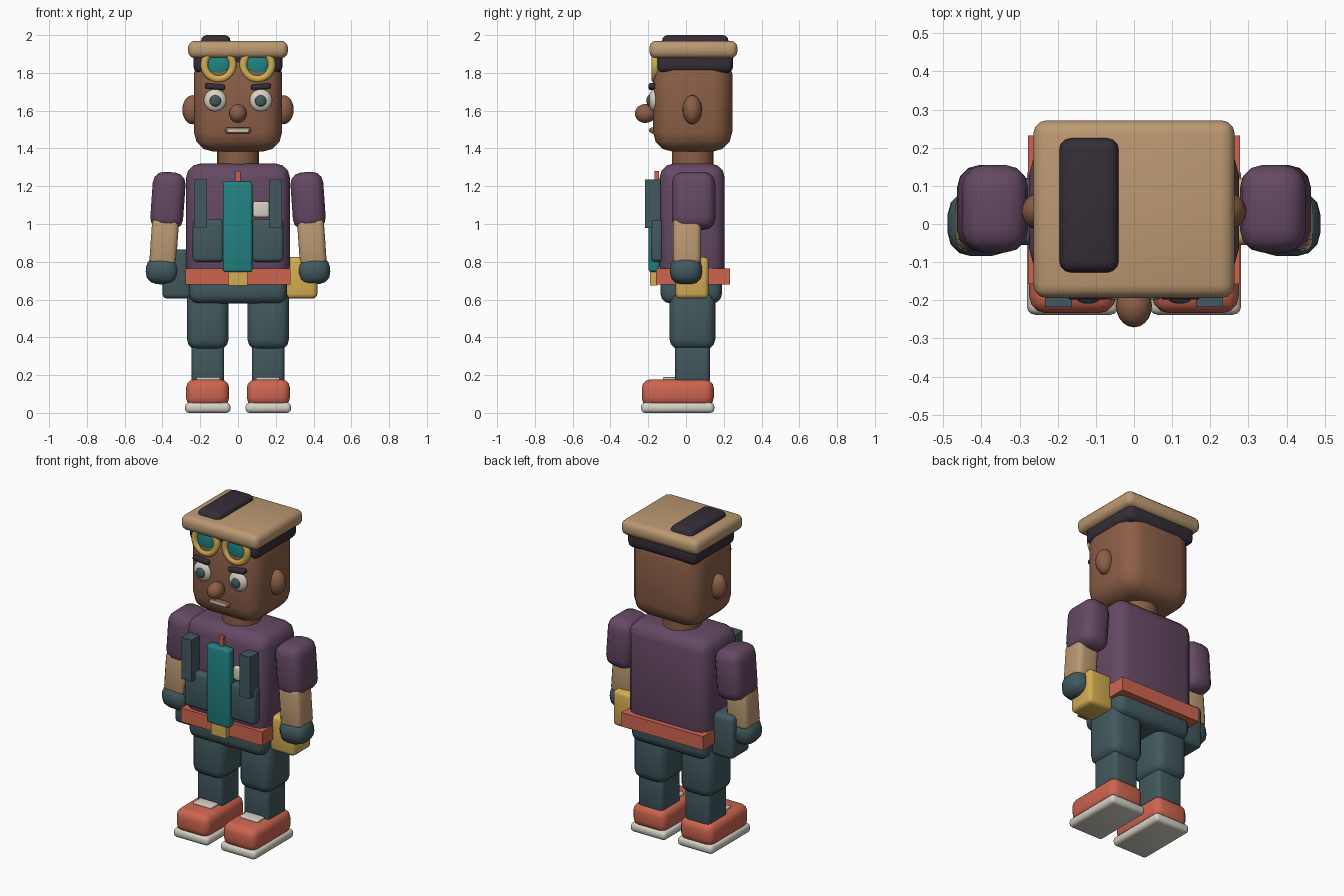
import bpy
import bmesh
import math
from mathutils import Matrix, Vector

old = bpy.data.objects.get("Cube")
if old:
    bpy.data.objects.remove(old, do_unlink=True)


def linear(c):
    c /= 255
    return c / 12.92 if c <= 0.04045 else ((c + 0.055) / 1.055) ** 2.4


def material(name, *rgb):
    mat = bpy.data.materials.new(name)
    mat.use_nodes = True
    color = [linear(c) for c in rgb] + [1.0]
    mat.diffuse_color = color
    mat.node_tree.nodes["Principled BSDF"].inputs["Base Color"].default_value = color
    return mat


skin = material("brown skin", 140, 95, 71)
purple = material("purple shirt", 101, 73, 100)
slate = material("slate cloth", 66, 89, 94)
teal = material("bright teal", 34, 131, 131)
coral = material("coral orange", 206, 101, 80)
gold = material("golden yellow", 212, 174, 84)
white = material("off white", 214, 209, 197)
dark = material("dark plum", 53, 45, 55)
tan = material("tan cloth", 188, 153, 114)


def finish(obj, name, mat, angle=50):
    obj.name = obj.data.name = name
    obj.data.materials.append(mat)
    bpy.ops.object.select_all(action="DESELECT")
    obj.select_set(True)
    bpy.context.view_layer.objects.active = obj
    bpy.ops.object.shade_smooth_by_angle(angle=math.radians(angle))
    return obj


def from_bmesh(bm, name, mat, loc, tilt=0.0):
    mesh = bpy.data.meshes.new(name)
    bm.to_mesh(mesh)
    bm.free()
    obj = bpy.data.objects.new(name, mesh)
    bpy.context.collection.objects.link(obj)
    obj.location = loc
    obj.rotation_euler.y = tilt
    return finish(obj, name, mat)


def box(name, mat, xs, ys, zs, bevel=0.0, tilt=0.0):
    """Box between pairs of limits, with rounded edges and a lean about y."""
    limits = (xs, ys, zs)
    size = [abs(b - a) for a, b in limits]
    loc = Vector([(a + b) / 2 for a, b in limits])
    bm = bmesh.new()
    bmesh.ops.create_cube(bm, size=1, matrix=Matrix.Diagonal((*size, 1)))
    if bevel:
        bmesh.ops.bevel(bm, geom=bm.edges[:], offset=bevel, segments=3,
                        profile=0.5, affect="EDGES", clamp_overlap=True)
    return from_bmesh(bm, name, mat, loc, tilt)


def ball(name, mat, loc, radii):
    bm = bmesh.new()
    bmesh.ops.create_uvsphere(bm, u_segments=20, v_segments=12, radius=1,
                              matrix=Matrix.Diagonal((*radii, 1)))
    return from_bmesh(bm, name, mat, loc)


def across(half):
    return (-half, half)


# Torso, hips and neck
box("torso", purple, across(0.275), (-0.14, 0.205), (0.7, 1.32), 0.075)
box("hips", slate, across(0.26), (-0.135, 0.19), (0.58, 0.74), 0.05)
box("belt", coral, across(0.278), (-0.158, 0.232), (0.68, 0.765))
box("belt_buckle", gold, across(0.05), (-0.19, -0.15), (0.675, 0.76))
bpy.ops.mesh.primitive_cylinder_add(vertices=20, radius=0.11, depth=0.18,
                                    location=(0, 0.035, 1.36))
finish(bpy.context.object, "neck", skin)

# Chest gear
box("chest_panel", teal, (-0.08, 0.076), (-0.198, -0.14), (0.745, 1.225), 0.015)
box("chest_antenna", coral, across(0.013), (-0.166, -0.143), (1.1, 1.28))
box("chest_badge", white, (0.08, 0.165), (-0.165, -0.13), (1.035, 1.12), 0.012)

# Belt pouches
box("left_pouch", gold, (0.25, 0.42), (-0.055, 0.12), (0.605, 0.825), 0.025)
box("right_pouch", slate, (-0.4, -0.25), (-0.055, 0.12), (0.605, 0.865), 0.025)

# Head, nose and mouth
box("head", skin, across(0.234), (-0.175, 0.245), (1.383, 1.9), 0.105)
ball("nose", skin, (0, -0.215, 1.585), (0.047, 0.056, 0.05))
box("lips", skin, across(0.068), (-0.19, -0.15), (1.48, 1.512), 0.01)
box("teeth", white, across(0.058), (-0.197, -0.17), (1.486, 1.505), 0.004)

# Flat cap
box("cap_band", dark, across(0.236), (-0.152, 0.25), (1.8, 1.91), 0.035)
box("cap_top", tan, across(0.264), (-0.194, 0.272), (1.878, 1.97), 0.035)
box("cap_stripe", dark, (-0.196, -0.04), (-0.127, 0.225), (1.93, 2.0), 0.03)

# Paired parts
for side, s in (("right", -1), ("left", 1)):
    def pair(part, mat, inner, outer, *rest, lean=0.0):
        lo, hi = sorted((s * inner, s * outer))
        box(side + "_" + part, mat, (lo, hi), *rest, tilt=s * lean)

    def pair_ball(part, mat, x, y, z, radii):
        ball(side + "_" + part, mat, (s * x, y, z), radii)

    # Legs and shoes
    pair("thigh", slate, 0.05, 0.27, (-0.087, 0.155), (0.335, 0.66), 0.055)
    pair("shin", slate, 0.073, 0.245, (-0.058, 0.127), (0.15, 0.4), 0.025)
    pair("shoe", coral, 0.047, 0.275, (-0.234, 0.147), (0.035, 0.177), 0.045)
    pair("sole", white, 0.04, 0.281, (-0.238, 0.15), (0.0, 0.055), 0.022)
    pair("shoe_tongue", white, 0.095, 0.22, (-0.122, -0.045), (0.165, 0.189), 0.005)

    # Arms
    pair("sleeve", purple, 0.284, 0.458, (-0.075, 0.155), (0.97, 1.275), 0.06, lean=-0.07)
    pair("forearm", tan, 0.32, 0.462, (-0.07, 0.08), (0.78, 1.03), 0.03, lean=-0.07)
    pair("glove", slate, 0.314, 0.488, (-0.084, 0.086), (0.68, 0.825), 0.06, lean=-0.07)

    # Chest pocket and strap
    pair("pocket", slate, 0.076, 0.24, (-0.186, -0.12), (0.8, 1.025), 0.02)
    pair("strap", slate, 0.163, 0.233, (-0.218, -0.135), (0.98, 1.235))

    # Face
    pair_ball("ear", skin, 0.24, 0.033, 1.605, (0.055, 0.051, 0.077))
    pair_ball("eye", white, 0.12, -0.168, 1.655, (0.06, 0.03, 0.06))
    pair_ball("iris", slate, 0.12, -0.195, 1.652, (0.03, 0.014, 0.03))
    pair("brow", dark, 0.068, 0.175, (-0.198, -0.155), (1.713, 1.742), 0.01, lean=-0.09)

    # Goggles under the cap
    bpy.ops.mesh.primitive_torus_add(location=(s * 0.103, -0.163, 1.843),
                                     rotation=(math.pi / 2, 0, 0),
                                     major_radius=0.075, minor_radius=0.021,
                                     major_segments=28, minor_segments=10)
    finish(bpy.context.object, side + "_goggle_rim", gold)
    pair_ball("goggle_lens", teal, 0.103, -0.16, 1.843, (0.064, 0.018, 0.064))
